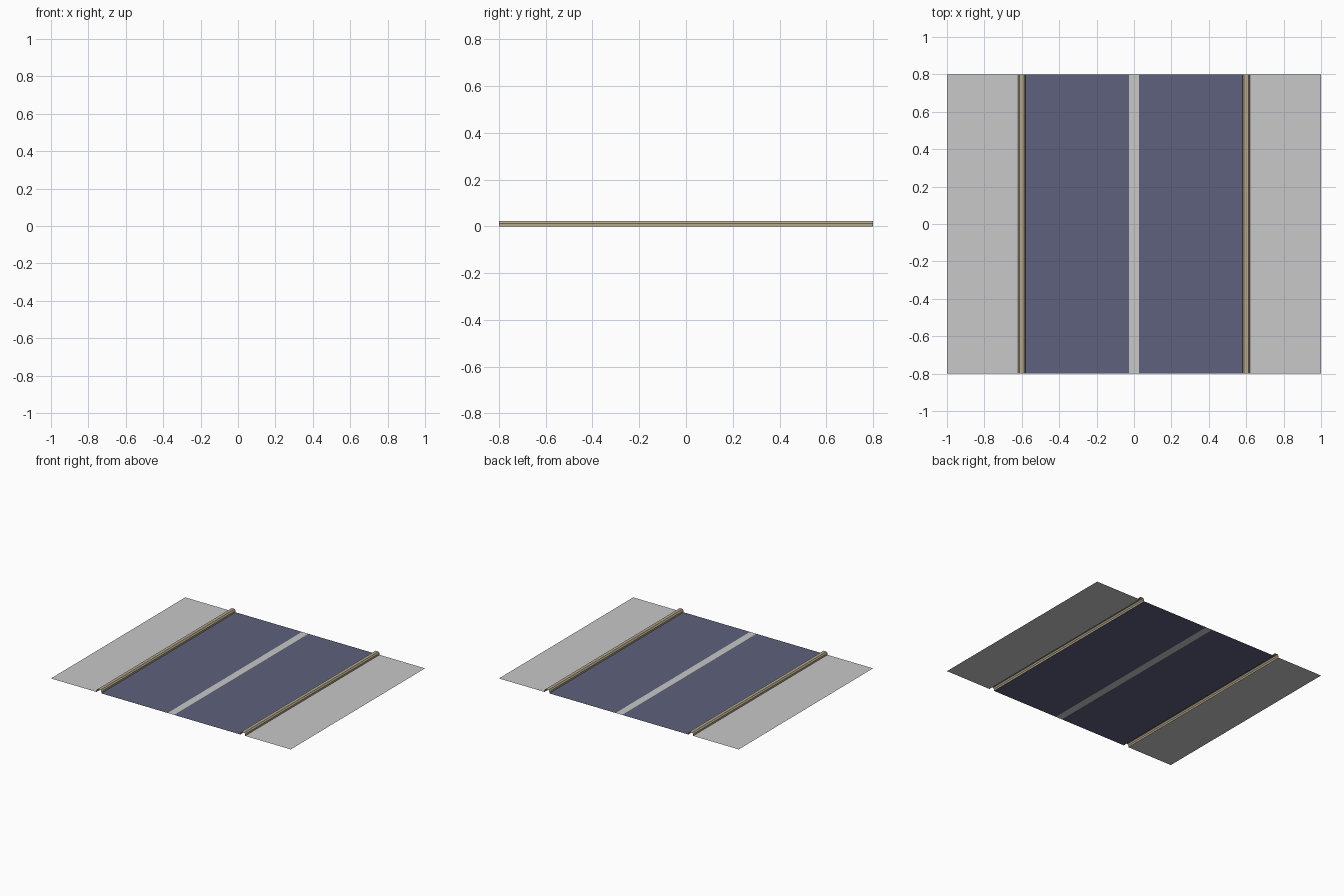
import bpy

if "Cube" in bpy.data.objects:
    bpy.data.objects.remove(bpy.data.objects["Cube"])

HALF_LEN = 0.8


def material(name, rgb):
    m = bpy.data.materials.new(name)
    m.diffuse_color = (*rgb, 1.0)
    m.use_nodes = True
    m.node_tree.nodes["Principled BSDF"].inputs["Base Color"].default_value = m.diffuse_color
    return m


asphalt = material("blue_grey_asphalt", (0.112, 0.120, 0.205))
pale = material("pale_grey", (0.58, 0.58, 0.58))
stone = material("tan_stone", (0.46, 0.39, 0.26))


def strip(name, profile, mat):
    """Sweep an open (x, z) profile along y, leaving the ends open."""
    n = len(profile)
    verts = [(x, y, z) for y in (-HALF_LEN, HALF_LEN) for x, z in profile]
    # profile runs left to right, so these faces point up and outward
    faces = [(i, i + 1, n + i + 1, n + i) for i in range(n - 1)]
    mesh = bpy.data.meshes.new(name)
    mesh.from_pydata(verts, [], faces)
    mesh.materials.append(mat)
    obj = bpy.data.objects.new(name, mesh)
    bpy.context.collection.objects.link(obj)
    return obj


# centre line, flush with the road
strip("centre_line", [(-0.027, 0), (0.027, 0)], pale)

# open-bottomed kerb section with chamfered top edges, for the right side
kerb = [(0.580, 0), (0.580, 0.013), (0.588, 0.023),
        (0.612, 0.023), (0.620, 0.013), (0.620, 0)]

for side, s in (("left", -1), ("right", 1)):
    def place(profile):
        return sorted_profile if s > 0 else [(-x, z) for x, z in reversed(sorted_profile)]

    # road lane, kerb and pavement of each side
    for part, sorted_profile, mat in (
            ("lane", [(0.027, 0), (0.580, 0)], asphalt),
            ("kerb", kerb, stone),
            ("pavement", [(0.620, 0), (1.0, 0)], pale)):
        strip(f"{side}_{part}", place(sorted_profile), mat)
